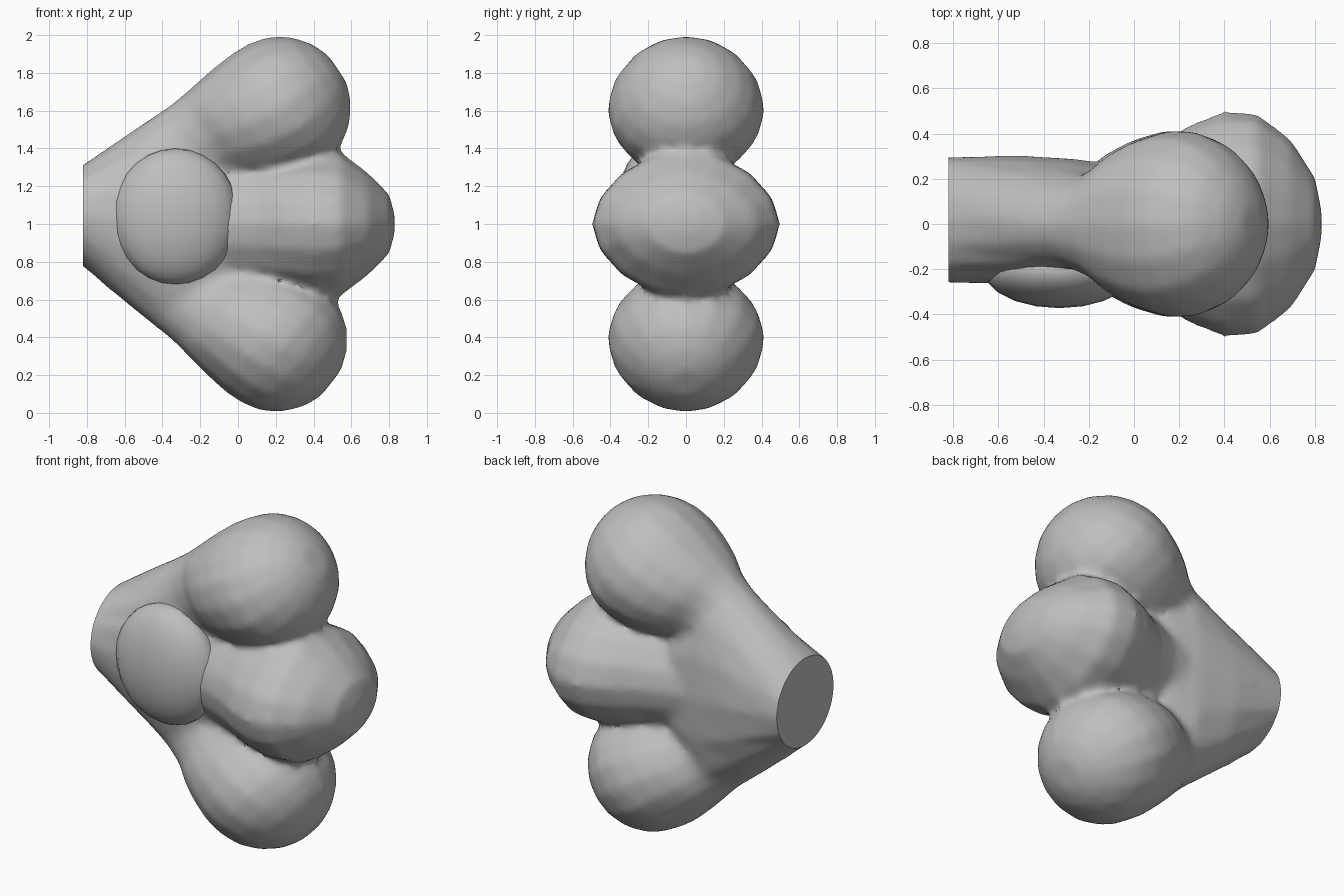
import bpy, bmesh, math
from mathutils import Vector, Matrix

default = bpy.data.objects.get("Cube")
if default:
    bpy.data.objects.remove(default)

grey = bpy.data.materials.new("plain grey")
grey.use_nodes = True
colour = (0.52, 0.52, 0.52, 1)
grey.diffuse_color = colour
grey.node_tree.nodes["Principled BSDF"].inputs["Base Color"].default_value = colour

SIDES = 16
WRIST = -0.82


def power(value, exponent):
    return math.copysign(abs(value) ** exponent, value)


def loft(bm, origin, tilt, stations, side=1, pinch=1.0):
    """Closed tube on a tilted axis: (distance, offset, half height, half depth)."""
    along = Vector((math.cos(tilt), 0, math.sin(tilt)))
    up = Vector((-math.sin(tilt), 0, math.cos(tilt))) * side
    rings = []
    for t, offset, high, deep in stations:
        ring = []
        for i in range(SIDES):
            a = math.tau * i / SIDES
            p = Vector(origin) + along * t
            p += up * (offset + high * power(math.cos(a), pinch))
            p.y += deep * power(math.sin(a), pinch)
            ring.append(bm.verts.new(p))
        rings.append(ring)
    faces = [bm.faces.new(rings[0]), bm.faces.new(rings[-1][::-1])]
    for a, b in zip(rings, rings[1:]):
        for i in range(SIDES):
            j = (i + 1) % SIDES
            faces.append(bm.faces.new((a[j], a[i], b[i], b[j])))
    bmesh.ops.recalc_face_normals(bm, faces=faces)


def make_object(name, bm):
    mesh = bpy.data.meshes.new(name)
    bm.to_mesh(mesh)
    bm.free()
    mesh.materials.append(grey)
    obj = bpy.data.objects.new(name, mesh)
    bpy.context.collection.objects.link(obj)
    return obj


def smooth(obj, angle):
    bpy.ops.object.select_all(action="DESELECT")
    obj.select_set(True)
    bpy.context.view_layer.objects.active = obj
    bpy.ops.object.shade_smooth_by_angle(angle=math.radians(angle))


# Palm, widening from the wrist and thinning towards the fingers
bm = bmesh.new()
loft(bm, (0, 0.018, 1), 0,
     [(-0.95, 0.045, 0.17, 0.275), (WRIST, 0.045, 0.272, 0.28),
      (-0.5, 0.02, 0.515, 0.285), (-0.25, 0, 0.69, 0.27),
      (-0.08, 0, 0.55, 0.24), (0.1, 0, 0.4, 0.15)])

# Upper and lower fingers: a neck flaring into a blunt round tip
finger = [(-0.9, 0.06, 0.26, 0.2), (-0.52, 0.07, 0.255, 0.2),
          (-0.4, 0.055, 0.275, 0.245), (-0.3, 0.04, 0.305, 0.325),
          (-0.18, 0.015, 0.345, 0.385), (-0.05, 0, 0.37, 0.417),
          (0.06, -0.01, 0.375, 0.41), (0.17, -0.01, 0.345, 0.365),
          (0.26, -0.01, 0.285, 0.295), (0.335, -0.01, 0.19, 0.195),
          (0.375, -0.01, 0.09, 0.09)]
loft(bm, (0.21, 0, 1.62), math.radians(34), finger)
loft(bm, (0.19, 0, 0.38), math.radians(-38), finger, side=-1)

# Broad middle finger with slightly pinched sides
loft(bm, (0, 0, 1), 0,
     [(-0.6, 0, 0.25, 0.25), (-0.25, 0, 0.29, 0.27), (-0.06, 0, 0.32, 0.29),
      (0.1, 0, 0.345, 0.35), (0.25, 0, 0.37, 0.44), (0.4, 0, 0.395, 0.5),
      (0.54, 0, 0.385, 0.492), (0.69, 0, 0.27, 0.38),
      (0.8, 0, 0.16, 0.21), (0.83, 0, 0.05, 0.06)], pinch=1.1)
rough = make_object("hand_rough", bm)

# Merge the lobes into one soft skin
remesh = rough.modifiers.new("merge", "REMESH")
remesh.mode = "VOXEL"
remesh.voxel_size = 0.025
soften = rough.modifiers.new("soften", "SMOOTH")
soften.factor = 0.5
soften.iterations = 8
graph = bpy.context.evaluated_depsgraph_get()
bm = bmesh.new()
bm.from_object(rough, graph)
bpy.data.objects.remove(rough)

# Cut the wrist flat
cut = bmesh.ops.bisect_plane(bm, geom=bm.verts[:] + bm.edges[:] + bm.faces[:],
                             plane_co=(WRIST, 0, 0), plane_no=(-1, 0, 0),
                             clear_outer=True)
rim = [e for e in cut["geom_cut"] if isinstance(e, bmesh.types.BMEdge)]
bmesh.ops.contextual_create(bm, geom=rim)
bmesh.ops.recalc_face_normals(bm, faces=bm.faces)
smooth(make_object("hand", bm), 45)

# Thumb on the front of the palm
bm = bmesh.new()
place = Matrix.Translation((-0.33, -0.205, 1.04)) @ Matrix.Diagonal((0.335, 0.167, 0.36, 1))
bmesh.ops.create_uvsphere(bm, u_segments=20, v_segments=14, radius=1, matrix=place)
smooth(make_object("thumb", bm), 45)
